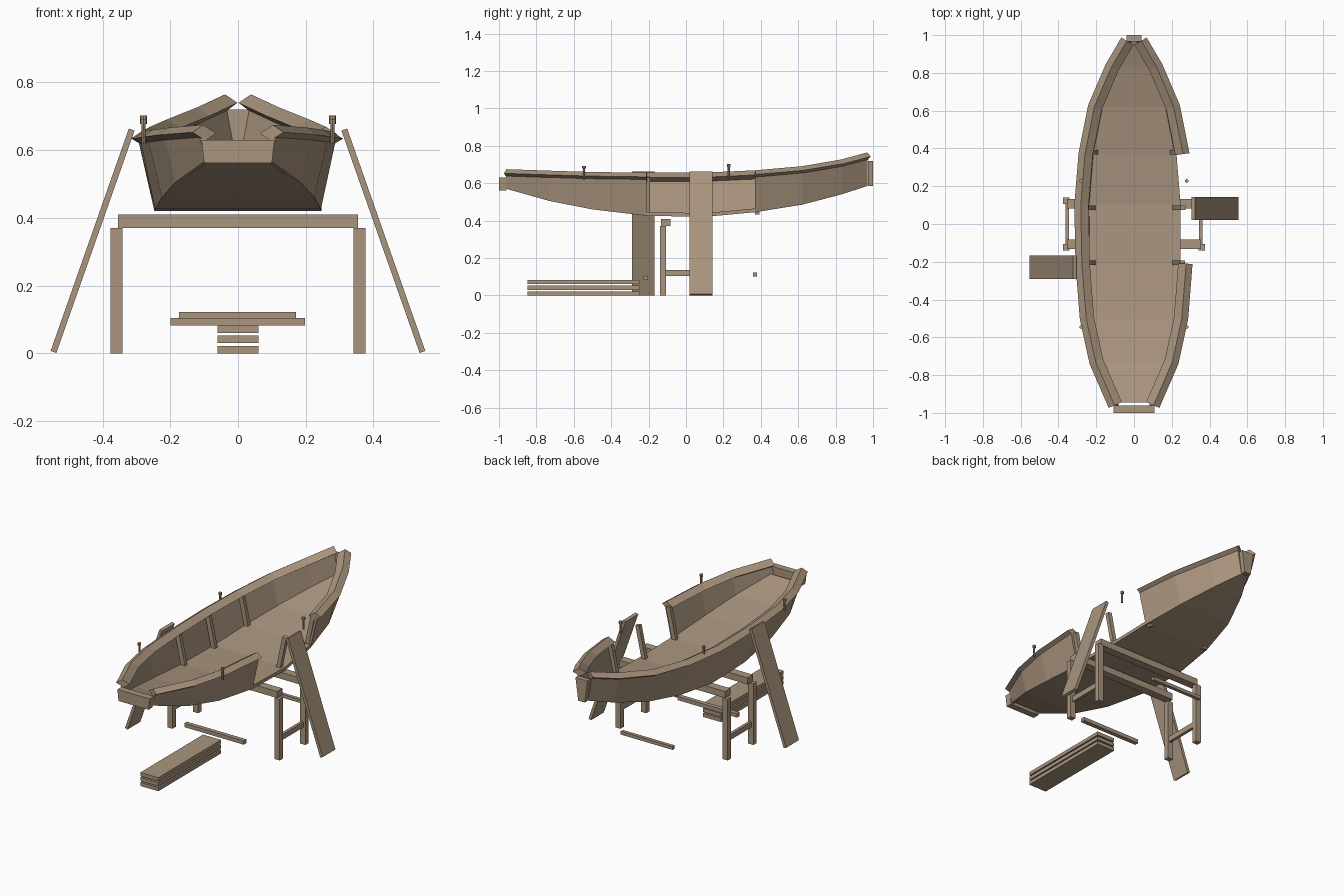
import bpy, bmesh, math
from mathutils import Vector, Matrix

if "Cube" in bpy.data.objects:
    bpy.data.objects.remove(bpy.data.objects["Cube"])

wood = bpy.data.materials.new("weathered wood")
wood.diffuse_color = (0.40, 0.30, 0.21, 1)
wood.use_nodes = True
wood.node_tree.nodes["Principled BSDF"].inputs["Base Color"].default_value = wood.diffuse_color

# hull stations: y, bottom half width, bottom z, top half width, rail crest z
ST = [(-.96, .095, .57, .115, .675), (-.73, .185, .505, .215, .667),
      (-.5, .225, .46, .265, .66), (-.21, .245, .426, .288, .656),
      (.1, .247, .42, .294, .657), (.37, .225, .445, .272, .669),
      (.62, .175, .485, .222, .691), (.83, .095, .54, .132, .727),
      (.97, .022, .585, .05, .765)]


def finish(bm, name):
    bmesh.ops.recalc_face_normals(bm, faces=bm.faces)
    me = bpy.data.meshes.new(name)
    bm.to_mesh(me)
    bm.free()
    me.materials.append(wood)
    ob = bpy.data.objects.new(name, me)
    bpy.context.collection.objects.link(ob)
    return ob


def loft(name, sections):
    """Closed solid through a row of equal cross-sections."""
    bm = bmesh.new()
    rings = [[bm.verts.new(p) for p in s] for s in sections]
    n = len(rings[0])
    for a, b in zip(rings, rings[1:]):
        for i in range(n):
            j = (i + 1) % n
            bm.faces.new((a[i], a[j], b[j], b[i]))
    bm.faces.new(rings[0])
    bm.faces.new(rings[-1])
    return finish(bm, name)


def box(name, lo, hi):
    (x0, y0, z0), (x1, y1, z1) = lo, hi
    return loft(name, [[(x0, y, z0), (x1, y, z0), (x1, y, z1), (x0, y, z1)]
                       for y in (y0, y1)])


def slab(name, p, q, thick, y0, y1):
    """Board of given thickness leaning from p to q in the xz plane."""
    p, q = Vector(p), Vector(q)
    d = (q - p).normalized()
    n = Vector((-d.y, d.x)) * thick / 2
    pts = [p - n, q - n, q + n, p + n]
    return loft(name, [[(v.x, y, v.y) for v in pts] for y in (y0, y1)])


def wall(name, stations, s):
    loft(name, [[(s * b, y, zb), (s * t, y, zt - .03),
                 (s * (t - .014), y, zt - .03), (s * (b - .014), y, zb)]
                for y, b, zb, t, zt in stations])


def rail(name, idx, s):
    """Tilted gunwale: outer, crest, inner and lower corners."""
    secs = []
    for i in idx:
        y, b, zb, t, zt = ST[i]
        p, q = ST[max(i - 1, 0)], ST[min(i + 1, len(ST) - 1)]
        n = Vector((q[0] - p[0], p[3] - q[3])).normalized()
        secs.append([(s * (t - .012 + o * n.x), y + o * n.y, zt + dz)
                     for o, dz in ((.034, -.022), (0, 0), (-.042, -.025), (-.008, -.047))])
    loft(name, secs)


# hull floor
loft("hull_floor", [[(-b, max(y, -.945), z), (b, max(y, -.945), z),
                     (b, max(y, -.945), z + .02), (-b, max(y, -.945), z + .02)]
                    for y, b, z, t, zt in ST])

# sides and rails: left is whole, right has a gap amidships
wall("left_side", ST, -1)
wall("right_stern_side", ST[:4], 1)
wall("right_bow_side", ST[5:], 1)
rail("left_rail", range(9), -1)
rail("right_stern_rail", range(4), 1)
rail("right_bow_rail", range(5, 9), 1)

# transom and stem
loft("transom", [[(-.1, y, .562), (.1, y, .562), (.108, y, .63), (-.108, y, .63)]
                 for y in (-1, -.96)])
loft("stem", [[(-.022, y, .585), (.022, y, .585), (.04, y, .72), (-.04, y, .72)]
              for y in (.972, 1)])

for s, side in ((-1, "left"), (1, "right")):
    # ribs
    for y, b in ((-.205, .215), (.085, .217), (.38, .197)):
        slab(side + "_rib", (s * b, .435), (s * (b + .042), .632), .026, y - .012, y + .012)
    # rowlock pins
    for y, z in ((-.545, .62), (.228, .63)):
        bm = bmesh.new()
        for r, h, zc in ((.006, .065, z + .0325), (.010, .014, z + .065)):
            bmesh.ops.create_cone(bm, cap_ends=True, segments=8, radius1=r, radius2=r,
                                  depth=h, matrix=Matrix.Translation((s * .279, y, zc)))
        finish(bm, side + "_pin")
    # leaning planks
    y0 = -.29 if s < 0 else .02
    slab(side + "_leaning_plank", (s * .545, .004), (s * .314, .661), .018, y0, y0 + .122)
    # trestle legs and stretchers
    for t in (-1, 1):
        ya, yb = sorted((t * .107, t * .139))
        box(side + "_trestle_leg", (s * .359 - .0175, ya, 0), (s * .359 + .0175, yb, .37))
    box(side + "_stretcher", (s * .354 - .009, -.12, .103), (s * .354 + .009, .12, .136))

# trestle beams
for t in (-1, 1):
    box("trestle_beam", (-.355, t * .108 - .025, .37), (.355, t * .108 + .025, .41))

# loose battens
box("front_batten", (-.2, -.228, .082), (.198, -.202, .105))
box("back_batten", (-.175, .358, .102), (.172, .379, .122))

# stack of planks
for i in range(3):
    box("stacked_plank", (-.06, -.848, .03 * i), (.06, -.248, .03 * i + .022))
